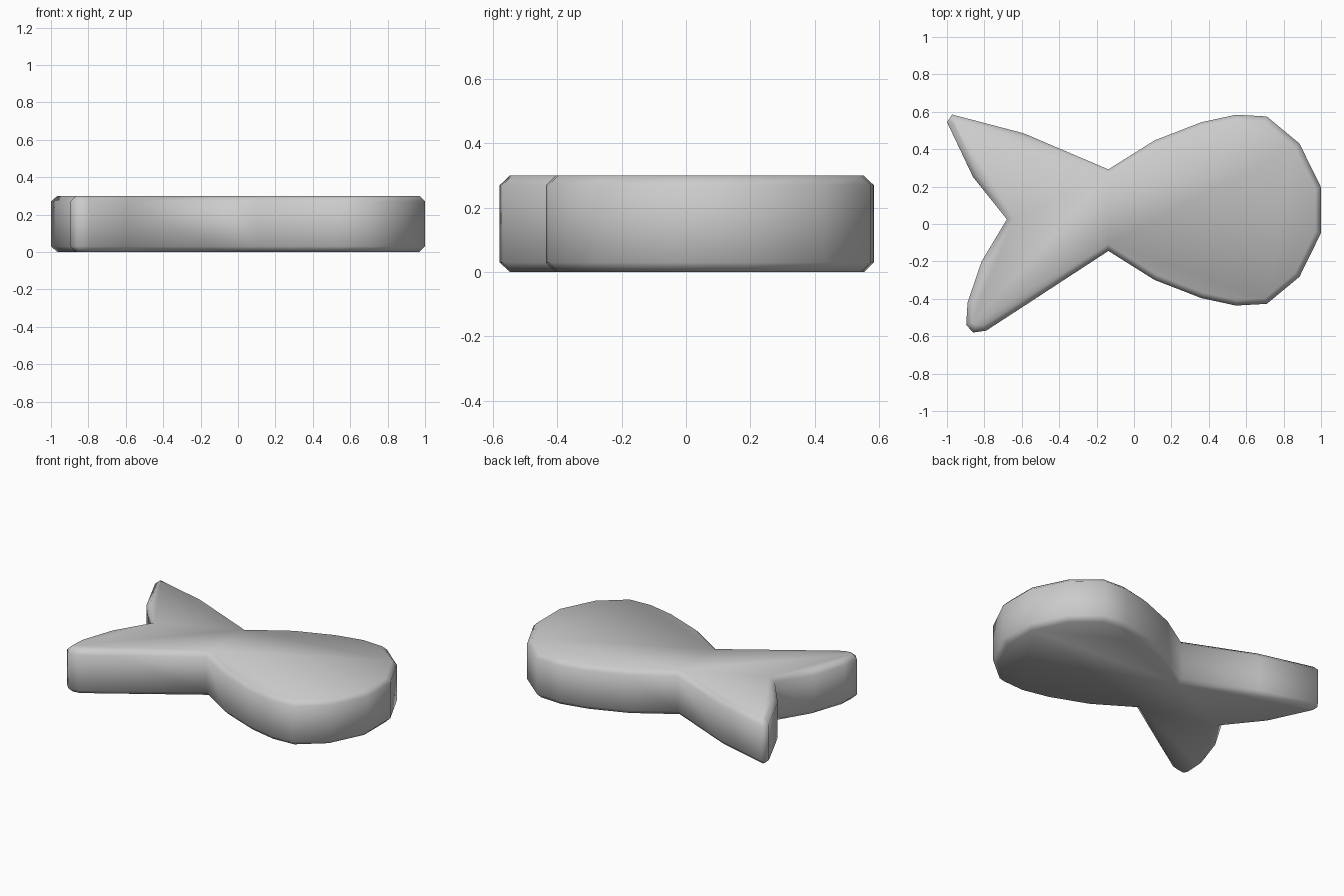
import bpy, bmesh

if "Cube" in bpy.data.objects:
    bpy.data.objects.remove(bpy.data.objects["Cube"])

HEIGHT, BEVEL = 0.30, 0.03

# Fish outline seen from above, running clockwise from the upper waist
head_axis = 0.074
head_half = [(-0.137, 0.218), (0.11, 0.373), (0.36, 0.47), (0.545, 0.51),
             (0.71, 0.501), (0.885, 0.356), (1.0, 0.122)]
tail = [(-0.59, -0.44), (-0.79, -0.57), (-0.86, -0.58), (-0.897, -0.54),
        (-0.89, -0.42), (-0.815, -0.2), (-0.68, 0.025), (-0.86, 0.25),
        (-1.0, 0.545), (-0.972, 0.585), (-0.59, 0.485)]
outline = [(x, head_axis + h) for x, h in head_half]
outline += [(x, head_axis - h) for x, h in reversed(head_half)]
outline += tail

# Extruded body with chamfered top and bottom rims
bm = bmesh.new()
base = bm.faces.new([bm.verts.new((x, y, 0)) for x, y in outline])
top = bmesh.ops.extrude_face_region(bm, geom=[base], use_keep_orig=True)
for v in [g for g in top["geom"] if isinstance(g, bmesh.types.BMVert)]:
    v.co.z = HEIGHT
bmesh.ops.recalc_face_normals(bm, faces=bm.faces)
rims = [e for e in bm.edges if abs(e.verts[0].co.z - e.verts[1].co.z) < 1e-5]
bmesh.ops.bevel(bm, geom=rims, offset=BEVEL, segments=1, profile=0.5,
                affect='EDGES', clamp_overlap=False)
bmesh.ops.recalc_face_normals(bm, faces=bm.faces)
for f in bm.faces:
    f.smooth = True

mesh = bpy.data.meshes.new("fish_body")
bm.to_mesh(mesh)
bm.free()
fish = bpy.data.objects.new("fish_body", mesh)
bpy.context.collection.objects.link(fish)
